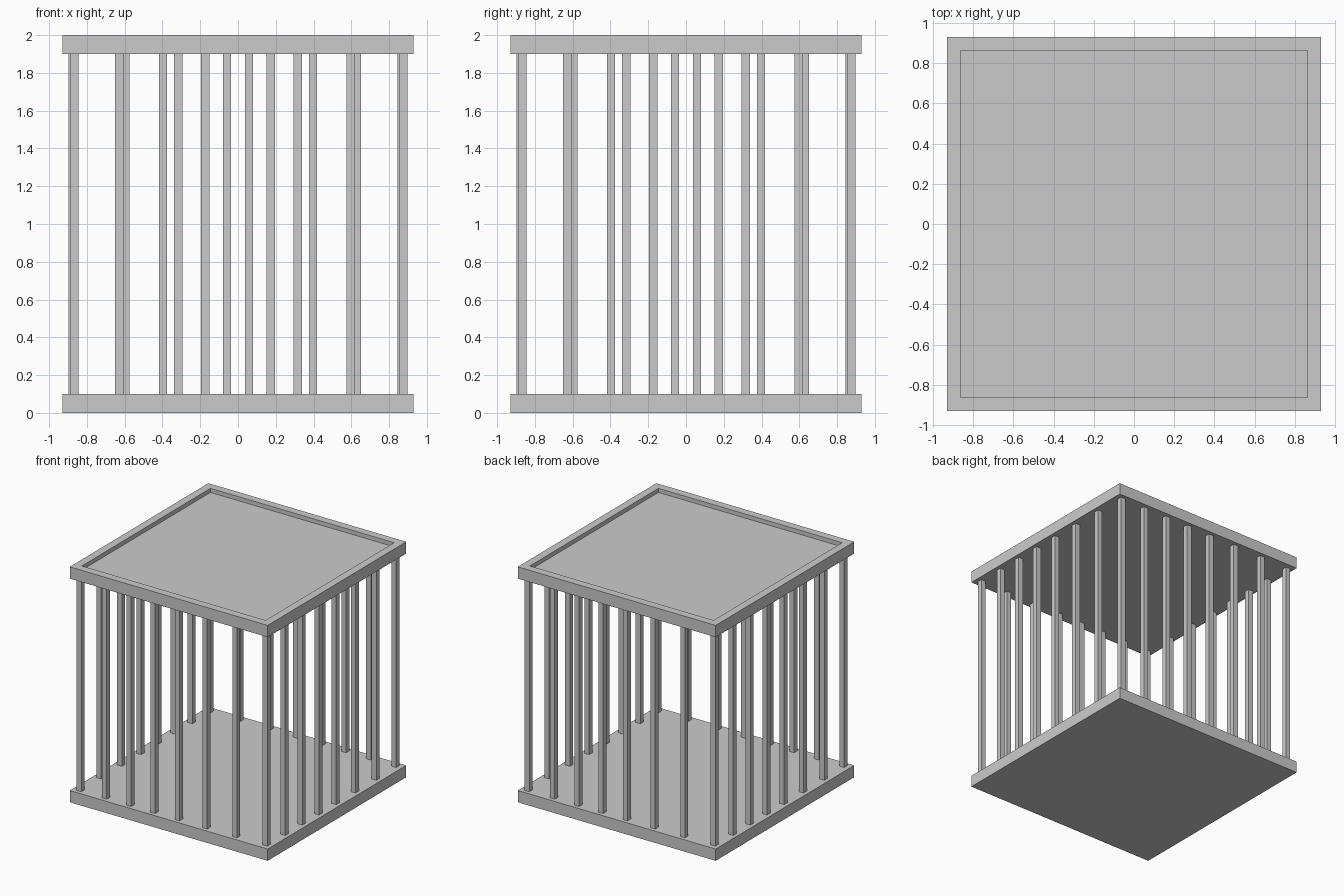
import bpy, bmesh
from mathutils import Matrix

if "Cube" in bpy.data.objects:
    bpy.data.objects.remove(bpy.data.objects["Cube"])

HALF = 0.93      # half width of the slabs
SLAB = 0.10      # slab thickness
BAR = 0.044      # bar width
ROW = 0.876      # distance of each bar row from the centre


def finish(bm, name):
    mesh = bpy.data.meshes.new(name)
    bm.to_mesh(mesh)
    bm.free()
    obj = bpy.data.objects.new(name, mesh)
    bpy.context.collection.objects.link(obj)
    return obj


def box(name, centre, size):
    bm = bmesh.new()
    m = Matrix.Translation(centre) @ Matrix.Diagonal((*size, 1))
    bmesh.ops.create_cube(bm, size=1, matrix=m)
    return bm if name is None else finish(bm, name)


# Floor slab
box("floor_slab", (0, 0, SLAB / 2), (2 * HALF, 2 * HALF, SLAB))

# Roof slab with a shallow recessed panel on top
bm = box(None, (0, 0, 2 - SLAB / 2), (2 * HALF, 2 * HALF, SLAB))
bm.normal_update()
top = next(f for f in bm.faces if f.normal.z > 0.9)
bmesh.ops.inset_region(bm, faces=[top], thickness=HALF - 0.835)
wall = bmesh.ops.extrude_discrete_faces(bm, faces=[top])["faces"]
bmesh.ops.translate(bm, verts=wall[0].verts[:], vec=(0, 0, -0.035))
bmesh.ops.recalc_face_normals(bm, faces=bm.faces[:])
finish(bm, "roof_slab")

# Square bars: one unevenly spaced row, turned onto all four sides
positions = [-0.866, -0.628, -0.397, -0.173, 0.058, 0.317, 0.597]
x_y = [(x, -ROW) for x in positions]
for side in ("front", "right", "back", "left"):
    for i, (x, y) in enumerate(x_y):
        box(f"{side}_bar_{i + 1}", (x, y, 1), (BAR, BAR, 2 - 2 * SLAB))
    x_y = [(-y, x) for x, y in x_y]
